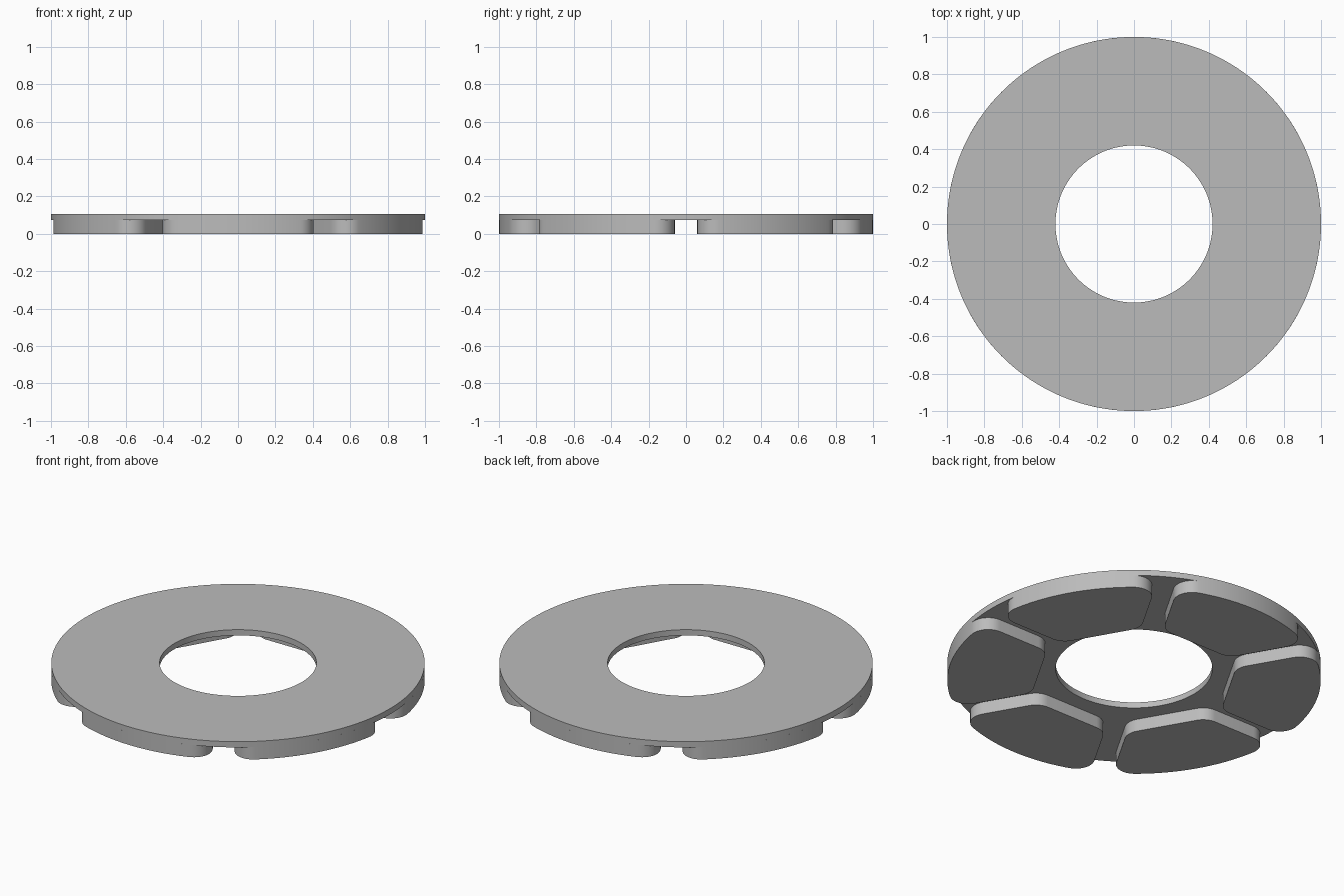
import bpy
import bmesh
from math import sin, cos, radians, atan2, sqrt, pi

cube = bpy.data.objects.get("Cube")
if cube:
    bpy.data.objects.remove(cube, do_unlink=True)

OUTER, HOLE = 1.0, 0.42       # ring radii
HEIGHT, PAD_TOP = 0.107, 0.073
HALF_GAP, FILLET = 0.06, 0.1  # half groove width, pad corner radius
INNER_EDGE = 0.515            # distance of the straight inner pad edge
PADS = 6

grey = bpy.data.materials.new("plain grey")
grey.use_nodes = True
colour = (0.5, 0.5, 0.5, 1)
grey.diffuse_color = colour
grey.node_tree.nodes["Principled BSDF"].inputs["Base Color"].default_value = colour


def finish(bm, name):
    bmesh.ops.recalc_face_normals(bm, faces=bm.faces[:])
    mesh = bpy.data.meshes.new(name)
    bm.to_mesh(mesh)
    bm.free()
    mesh.materials.append(grey)
    return mesh


def add_object(name, mesh, angle=0.0):
    obj = bpy.data.objects.new(name, mesh)
    obj.rotation_euler.z = angle
    bpy.context.collection.objects.link(obj)
    return obj


def arc(cx, cy, r, start, end, steps):
    angles = [start + (end - start) * i / steps for i in range(steps + 1)]
    return [(cx + r * cos(a), cy + r * sin(a)) for a in angles]


# Flat ring: a rectangular section turned around the axis
def ring_mesh(segments=192):
    bm = bmesh.new()
    section = [(HOLE, PAD_TOP), (OUTER, PAD_TOP), (OUTER, HEIGHT), (HOLE, HEIGHT)]
    verts = [bm.verts.new((r, 0, z)) for r, z in section]
    edges = [bm.edges.new((verts[i - 1], verts[i])) for i in range(len(verts))]
    bmesh.ops.spin(bm, geom=verts + edges, cent=(0, 0, 0), axis=(0, 0, 1),
                   angle=2 * pi, steps=segments, use_merge=True)
    bmesh.ops.remove_doubles(bm, verts=bm.verts[:], dist=1e-5)
    return finish(bm, "ring")


# Pad: outer arc, two straight sides, straight inner edge, rounded corners
def pad_mesh():
    half = pi / PADS
    offset = HALF_GAP + FILLET
    reach = sqrt((OUTER - FILLET) ** 2 - offset ** 2)
    ox = reach * cos(half) + offset * sin(half)
    oy = reach * sin(half) - offset * cos(half)
    ix = INNER_EDGE + FILLET
    iy = (ix * sin(half) - offset) / cos(half)
    tangent = atan2(oy, ox)
    side = half + pi / 2
    upper = arc(0, 0, OUTER, 0, tangent, 16)
    upper += arc(ox, oy, FILLET, tangent, side, 12)[1:]
    upper += arc(ix, iy, FILLET, side, pi, 8)
    lower = [(x, -y) for x, y in reversed(upper[1:])]
    bm = bmesh.new()
    base = bm.faces.new([bm.verts.new((x, y, 0)) for x, y in upper + lower])
    grown = bmesh.ops.extrude_face_region(bm, geom=[base], use_keep_orig=True)
    top = [v for v in grown["geom"] if isinstance(v, bmesh.types.BMVert)]
    bmesh.ops.translate(bm, verts=top, vec=(0, 0, PAD_TOP))
    return finish(bm, "pad")


parts = [add_object("ring", ring_mesh())]
pad = pad_mesh()
for k in range(PADS):
    parts.append(add_object(f"pad_{k + 1}", pad, (k + 0.5) * 2 * pi / PADS))

# Smooth curved walls, keep edges sharp
bpy.ops.object.select_all(action="DESELECT")
for obj in parts[:2]:
    obj.select_set(True)
bpy.context.view_layer.objects.active = parts[0]
bpy.ops.object.shade_smooth_by_angle(angle=radians(30))
